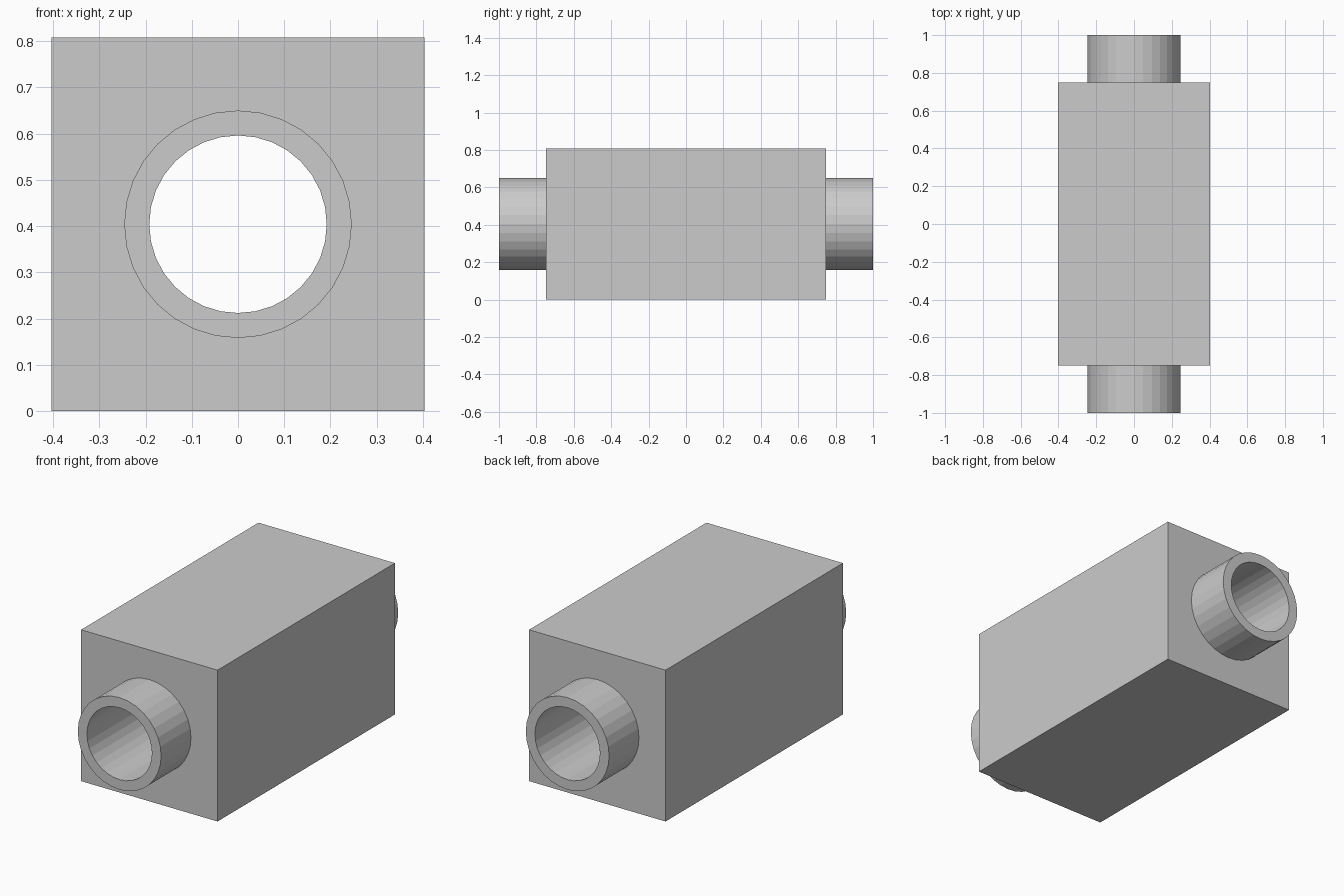
import bpy
import math

if "Cube" in bpy.data.objects:
    bpy.data.objects.remove(bpy.data.objects["Cube"])

MID_Z = 0.404
SIDES = 32


def cylinder(name, radius, length):
    bpy.ops.mesh.primitive_cylinder_add(vertices=SIDES, radius=radius, depth=length,
                                        location=(0, 0, MID_Z),
                                        rotation=(math.pi / 2, 0, 0))
    ob = bpy.context.object
    ob.name = name
    return ob


def boolean(target, other, operation):
    mod = target.modifiers.new(other.name, 'BOOLEAN')
    mod.operation = operation
    mod.solver = 'EXACT'
    mod.object = other
    bpy.context.view_layer.objects.active = target
    bpy.ops.object.modifier_apply(modifier=mod.name)
    bpy.data.objects.remove(other, do_unlink=True)


# Rectangular housing
bpy.ops.mesh.primitive_cube_add(size=1, location=(0, 0, MID_Z))
housing = bpy.context.object
housing.name = "pipe_housing"
housing.scale = (0.806, 1.496, 2 * MID_Z)
bpy.ops.object.transform_apply(location=False, rotation=False, scale=True)

# Pipe stubs at both ends, then the bore running right through
boolean(housing, cylinder("pipe", 0.246, 2.0), 'UNION')
boolean(housing, cylinder("bore", 0.192, 2.4), 'DIFFERENCE')
